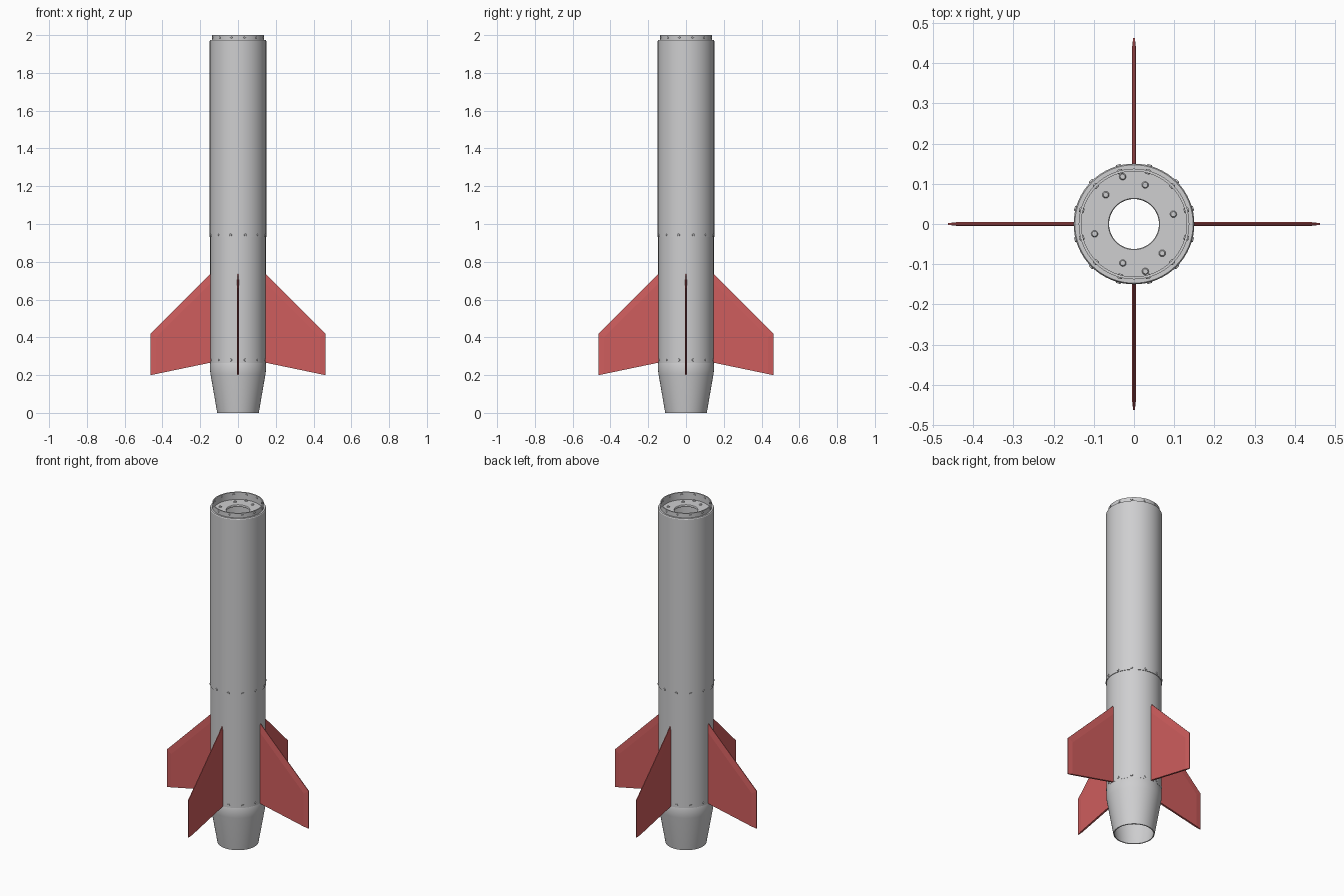
import bpy, bmesh, math
from mathutils import Matrix, Vector

if "Cube" in bpy.data.objects:
    bpy.data.objects.remove(bpy.data.objects["Cube"])


def material(name, rgb):
    m = bpy.data.materials.new(name)
    m.diffuse_color = (*rgb, 1)
    m.use_nodes = True
    m.node_tree.nodes["Principled BSDF"].inputs["Base Color"].default_value = m.diffuse_color
    return m


METAL = material("bare_metal", (0.62, 0.62, 0.63))
RED = material("fin_red", (0.62, 0.11, 0.11))


def finish(name, bm, mat, smooth=True):
    bmesh.ops.recalc_face_normals(bm, faces=bm.faces)
    me = bpy.data.meshes.new(name)
    bm.to_mesh(me)
    bm.free()
    me.materials.append(mat)
    ob = bpy.data.objects.new(name, me)
    bpy.context.collection.objects.link(ob)
    if smooth:
        bpy.ops.object.select_all(action='DESELECT')
        ob.select_set(True)
        bpy.context.view_layer.objects.active = ob
        bpy.ops.object.shade_smooth_by_angle(angle=math.radians(30))
    return ob


def lathe(name, profile, mat=METAL, n=64):
    """Revolve a closed (radius, z) loop around the z axis."""
    bm = bmesh.new()
    rings = [[bm.verts.new((r * math.cos(2 * math.pi * i / n),
                            r * math.sin(2 * math.pi * i / n), z))
              for i in range(n)] for r, z in profile]
    for k, a in enumerate(rings):
        b = rings[(k + 1) % len(rings)]
        for i in range(n):
            j = (i + 1) % n
            bm.faces.new((a[i], a[j], b[j], b[i]))
    return finish(name, bm, mat)


def rivet_ring(name, count, start, radius, z, direction="out", size=0.008):
    """Short tapered studs around a ring, facing outward, inward or up."""
    bm = bmesh.new()
    for i in range(count):
        a = math.radians(start) + 2 * math.pi * i / count
        radial = Vector((math.cos(a), math.sin(a), 0))
        axis = {"out": radial, "in": -radial, "up": Vector((0, 0, 1))}[direction]
        rot = axis.to_track_quat('Z', 'Y').to_matrix().to_4x4()
        pos = radial * radius + Vector((0, 0, z))
        bmesh.ops.create_cone(bm, cap_ends=True, segments=12, radius1=size,
                              radius2=size * 0.7, depth=0.006,
                              matrix=Matrix.Translation(pos) @ rot)
    return finish(name, bm, METAL)


# Hollow body sections
lathe("upper_tube", [(0.15, 0.93), (0.15, 1.968), (0.147, 1.973), (0.132, 1.973),
                     (0.132, 1.96), (0.143, 1.95), (0.143, 0.93)])
lathe("lower_tube", [(0.147, 0.265), (0.147, 0.95), (0.14, 0.95), (0.14, 0.265)])
lathe("nozzle", [(0.11, 0), (0.1455, 0.205), (0.1475, 0.222), (0.1475, 0.262),
                 (0.144, 0.272), (0.138, 0.272), (0.14, 0.222), (0.104, 0)])

# Top collar and recessed ring plate
lathe("top_collar", [(0.1375, 1.95), (0.1375, 2.0), (0.131, 2.0), (0.131, 1.95)])
lathe("top_plate", [(0.064, 1.945), (0.062, 1.948), (0.062, 1.954), (0.064, 1.957),
                    (0.134, 1.957), (0.134, 1.945)])

# Rivets
rivet_ring("upper_tube_rivets", 12, 15, 0.15, 0.942)
rivet_ring("lower_tube_rivets", 12, 15, 0.147, 0.28)
rivet_ring("collar_outer_rivets", 12, 15, 0.1375, 1.987, "out", 0.007)
rivet_ring("collar_inner_rivets", 12, 15, 0.131, 1.987, "in", 0.007)
rivet_ring("plate_rivets", 6, 14, 0.101, 1.959, "up", 0.009)
rivet_ring("plate_locating_rivets", 2, 103.5, 0.121, 1.959, "up", 0.009)


# Fins with a thin chamfer along the leading and outer edges
def fin(name, angle):
    thick, edge = 0.0055, 0.002
    outline = [(0.14, 0.267), (0.14, 0.742), (0.463, 0.42), (0.463, 0.2)]
    inner = [(0.14, 0.267), (0.14, 0.692), (0.433, 0.402), (0.433, 0.206)]
    bm = bmesh.new()
    loops = {}
    for s in (1, -1):
        loops[s] = ([bm.verts.new((x, s * edge, z)) for x, z in outline[1:]],
                    [bm.verts.new((x, s * thick, z)) for x, z in inner])
        o, i = loops[s]
        bm.faces.new(i)
        bm.faces.new((i[1], i[2], o[1], o[0]))
        bm.faces.new((i[2], i[3], o[2], o[1]))
    (ao, ai), (bo, bi) = loops[1], loops[-1]
    # Close the rim between both sides
    rim_a = [ai[0], ai[1], *ao, ai[3]]
    rim_b = [bi[0], bi[1], *bo, bi[3]]
    for k in range(6):
        j = (k + 1) % 6
        bm.faces.new((rim_a[k], rim_a[j], rim_b[j], rim_b[k]))
    bmesh.ops.rotate(bm, verts=bm.verts, cent=(0, 0, 0),
                     matrix=Matrix.Rotation(math.radians(angle), 3, 'Z'))
    finish(name, bm, RED, smooth=False)


for label, angle in (("right", 0), ("back", 90), ("left", 180), ("front", 270)):
    fin("fin_" + label, angle)
